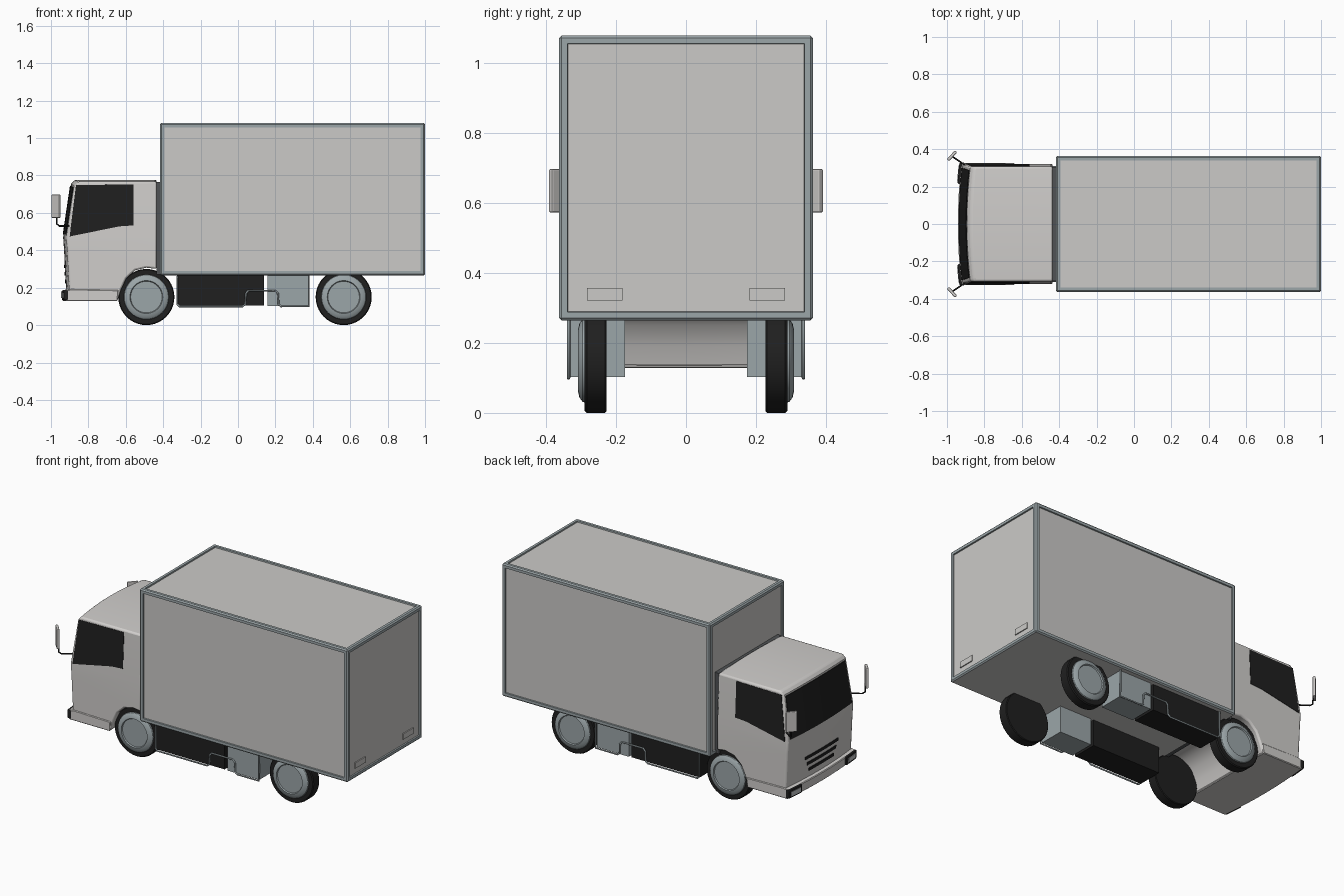
import bpy, bmesh, math
from mathutils import Vector, Matrix

if "Cube" in bpy.data.objects:
    bpy.data.objects.remove(bpy.data.objects["Cube"])


def material(name, rgb):
    m = bpy.data.materials.new(name)
    m.diffuse_color = (*rgb, 1)
    m.use_nodes = True
    m.node_tree.nodes["Principled BSDF"].inputs["Base Color"].default_value = m.diffuse_color
    return m


WHITE = material("off_white_paint", (0.63, 0.615, 0.60))
PANEL = material("box_panel_grey", (0.60, 0.59, 0.575))
STEEL = material("blue_grey_metal", (0.33, 0.38, 0.395))
BLACK = material("black", (0.014, 0.014, 0.014))
DARK = material("dark_gap_grey", (0.08, 0.085, 0.09))
LENS = material("lamp_lens", (0.55, 0.57, 0.58))

W = 0.322  # half width of the cab


def finish(name, bm, *mats):
    bmesh.ops.recalc_face_normals(bm, faces=bm.faces)
    me = bpy.data.meshes.new(name)
    bm.to_mesh(me)
    bm.free()
    for m in mats:
        me.materials.append(m)
    ob = bpy.data.objects.new(name, me)
    bpy.context.collection.objects.link(ob)
    return ob


def smooth(ob):
    bpy.ops.object.select_all(action='DESELECT')
    ob.select_set(True)
    bpy.context.view_layer.objects.active = ob
    bpy.ops.object.shade_smooth_by_angle(angle=math.radians(32))


def bevel(ob, width, segments=2, angle=40):
    b = ob.modifiers.new("bevel", 'BEVEL')
    b.width, b.segments, b.angle_limit = width, segments, math.radians(angle)


def warp(co):
    # bowed nose, inward-leaning upper sides and slightly crowned roof
    k = (co.y / W) ** 2
    t = max(0, (co.z - 0.47) / 0.3)
    w = min(1, max(0, (-0.55 - co.x) / 0.3))
    return Vector((co.x + 0.018 * k * w, co.y * (1 - 0.045 * t), co.z - 0.01 * k * t))


def cab_part(name, profile, y0, y1, mat):
    # side profile (x, z) extruded across y, sliced, then bent to the cab shape
    bm = bmesh.new()
    face = bm.faces.new([bm.verts.new((x, y0, z)) for x, z in profile])
    ext = bmesh.ops.extrude_face_region(bm, geom=[face])
    bmesh.ops.translate(bm, vec=(0, y1 - y0, 0),
                        verts=[v for v in ext['geom'] if isinstance(v, bmesh.types.BMVert)])
    cuts = [((0, s * y, 0), (0, 1, 0)) for y in (0.08, 0.16, 0.24, 0.30) for s in (1, -1)]
    for co, no in cuts + [((0, 0, 0), (0, 1, 0)), ((0, 0, 0.47), (0, 0, 1))]:
        bmesh.ops.bisect_plane(bm, geom=bm.verts[:] + bm.edges[:] + bm.faces[:],
                               dist=1e-5, plane_co=co, plane_no=no)
    for v in bm.verts:
        v.co = warp(v.co)
    return finish(name, bm, mat)


def block(name, lo, hi, mat):
    bm = bmesh.new()
    bmesh.ops.create_cube(bm, size=1)
    for v in bm.verts:
        v.co = Vector([lo[i] + (hi[i] - lo[i]) * (v.co[i] + 0.5) for i in range(3)])
    return finish(name, bm, mat)


def pipe(name, pts, radius, mat):
    cu = bpy.data.curves.new(name, 'CURVE')
    cu.dimensions = '3D'
    cu.bevel_depth, cu.bevel_resolution, cu.use_fill_caps = radius, 2, True
    sp = cu.splines.new('POLY')
    sp.points.add(len(pts) - 1)
    for p, co in zip(sp.points, pts):
        p.co = (*co, 1)
    cu.materials.append(mat)
    ob = bpy.data.objects.new(name, cu)
    bpy.context.collection.objects.link(ob)


def lathe(name, profile, cx, cz, side, mat):
    # (radius, y) profile spun around the axle
    bm = bmesh.new()
    vs = [bm.verts.new((r, side * y, 0)) for r, y in profile]
    es = [bm.edges.new(p) for p in zip(vs, vs[1:])]
    bmesh.ops.spin(bm, geom=vs + es, cent=(0, 0, 0), axis=(0, 1, 0),
                   angle=math.tau, steps=40)
    bmesh.ops.remove_doubles(bm, verts=bm.verts, dist=1e-5)
    bmesh.ops.translate(bm, verts=bm.verts, vec=(cx, 0, cz))
    smooth(finish(name, bm, mat))


# Cargo box: chamfered frame with recessed panels
bm = bmesh.new()
bmesh.ops.create_cube(bm, size=1)
bmesh.ops.scale(bm, verts=bm.verts, vec=(1.417, 0.726, 0.815))
bmesh.ops.translate(bm, verts=bm.verts, vec=(0.2915, 0, 0.6725))
bmesh.ops.bevel(bm, geom=bm.edges[:], offset=0.007, segments=1, affect='EDGES')
big = [f for f in bm.faces if f.calc_area() > 0.1]
for f in bm.faces:
    f.normal_update()
panels = [f for f in big if f.normal.z > -0.5]
for f in big:
    if f not in panels:
        f.material_index = 1
bmesh.ops.inset_individual(bm, faces=panels, thickness=0.023)
bmesh.ops.inset_individual(bm, faces=panels, thickness=0.002, depth=-0.008)
for f in panels:
    f.material_index = 1
finish("cargo_box", bm, STEEL, PANEL)

# Cab body with wheel arch
cab = cab_part("cab_body", [
    (-0.92, 0.13), (-0.92, 0.20), (-0.93, 0.40), (-0.935, 0.47), (-0.893, 0.755),
    (-0.872, 0.777), (-0.435, 0.777), (-0.435, 0.30), (-0.49, 0.307), (-0.55, 0.293),
    (-0.60, 0.25), (-0.63, 0.19), (-0.65, 0.13)], -W, W, WHITE)
bevel(cab, 0.010, 2, 45)
smooth(cab)
block("cab_rear_gap", (-0.437, -0.305, 0.27), (-0.41, 0.305, 0.765), DARK)
bump = cab_part("front_bumper", [(-0.938, 0.128), (-0.942, 0.185), (-0.91, 0.192),
                                 (-0.645, 0.187), (-0.65, 0.128)], -0.327, 0.327, WHITE)
bevel(bump, 0.004, 1, 45)

# Windscreen and grille slots follow the curved nose
cab_part("windscreen", [(-0.937, 0.485), (-0.8985, 0.745), (-0.893, 0.745), (-0.932, 0.485)],
         -0.30, 0.30, BLACK)


def nose_x(z):
    return -0.92 - 0.05 * (z - 0.2)


for i, (z, half) in enumerate([(0.315, 0.16), (0.275, 0.14), (0.235, 0.12)]):
    z0, z1 = z - 0.009, z + 0.009
    cab_part(f"grille_slot_{i + 1}", [(nose_x(z0) - 0.004, z0), (nose_x(z1) - 0.004, z1),
                                      (nose_x(z1) + 0.003, z1), (nose_x(z0) + 0.003, z0)],
             -half, half, BLACK)

rail = [(-0.325, 0.262), (-0.325, 0.112), (-0.313, 0.100), (0.025, 0.100), (0.040, 0.112),
        (0.043, 0.170), (0.055, 0.184), (0.200, 0.184), (0.214, 0.170), (0.217, 0.112),
        (0.230, 0.100), (0.378, 0.100), (0.378, 0.266)]

for s, side in ((-1, "right"), (1, "left")):
    # Side windows
    cab_part(f"side_window_{side}", [(-0.918, 0.474), (-0.884, 0.758), (-0.56, 0.762),
                                     (-0.56, 0.535), (-0.64, 0.53)],
             s * 0.318, s * 0.3245, BLACK)
    # Headlights in the bumper corners
    lamp = cab_part(f"headlight_housing_{side}", [(-0.95, 0.133), (-0.952, 0.186),
                                                  (-0.925, 0.186), (-0.925, 0.133)],
                    s * 0.215, s * 0.329, BLACK)
    bevel(lamp, 0.006, 2, 45)
    cab_part(f"headlight_lens_{side}", [(-0.955, 0.146), (-0.955, 0.173),
                                        (-0.94, 0.173), (-0.94, 0.146)],
             s * 0.232, s * 0.314, LENS)
    # Mirrors on bent arms
    pipe(f"mirror_arm_{side}", [(-0.90, s * 0.312, 0.53), (-0.955, s * 0.350, 0.53),
                                (-0.968, s * 0.358, 0.54), (-0.970, s * 0.360, 0.60)],
         0.0045, BLACK)
    mir = block(f"mirror_{side}", (-0.032, -0.008, 0.573), (0.032, 0.008, 0.698), WHITE)
    mir.data.transform(Matrix.Translation((-0.973, s * 0.365, 0))
                       @ Matrix.Rotation(s * math.radians(48), 4, 'Z'))
    bevel(mir, 0.005)
    # Wheels
    for cx, end in ((-0.49, "front"), (0.565, "rear")):
        lathe(f"{end}_tyre_{side}", [(0, 0.228), (0.146, 0.228), (0.15, 0.232), (0.15, 0.284),
                                     (0.145, 0.290), (0.118, 0.290), (0, 0.286)],
              cx, 0.15, s, BLACK)
        lathe(f"{end}_hub_{side}", [(0.122, 0.284), (0.118, 0.296), (0.106, 0.305),
                                    (0.088, 0.309), (0.084, 0.302), (0, 0.302)],
              cx, 0.15, s, STEEL)
    # Underbody tanks and guard rail
    ya, yb = sorted((s * 0.175, s * 0.330))
    block(f"battery_case_{side}", (-0.325, ya, 0.105), (0.14, yb, 0.268), BLACK)
    block(f"tool_case_{side}", (0.158, ya, 0.103), (0.375, yb, 0.268), STEEL)
    pipe(f"guard_rail_{side}", [(x, s * 0.336, z) for x, z in rail], 0.005, STEEL)
    # Rear lamp plates
    ya, yb = sorted((s * 0.182, s * 0.283))
    block(f"rear_plate_{side}", (0.988, ya, 0.322), (0.998, yb, 0.357), PANEL)
